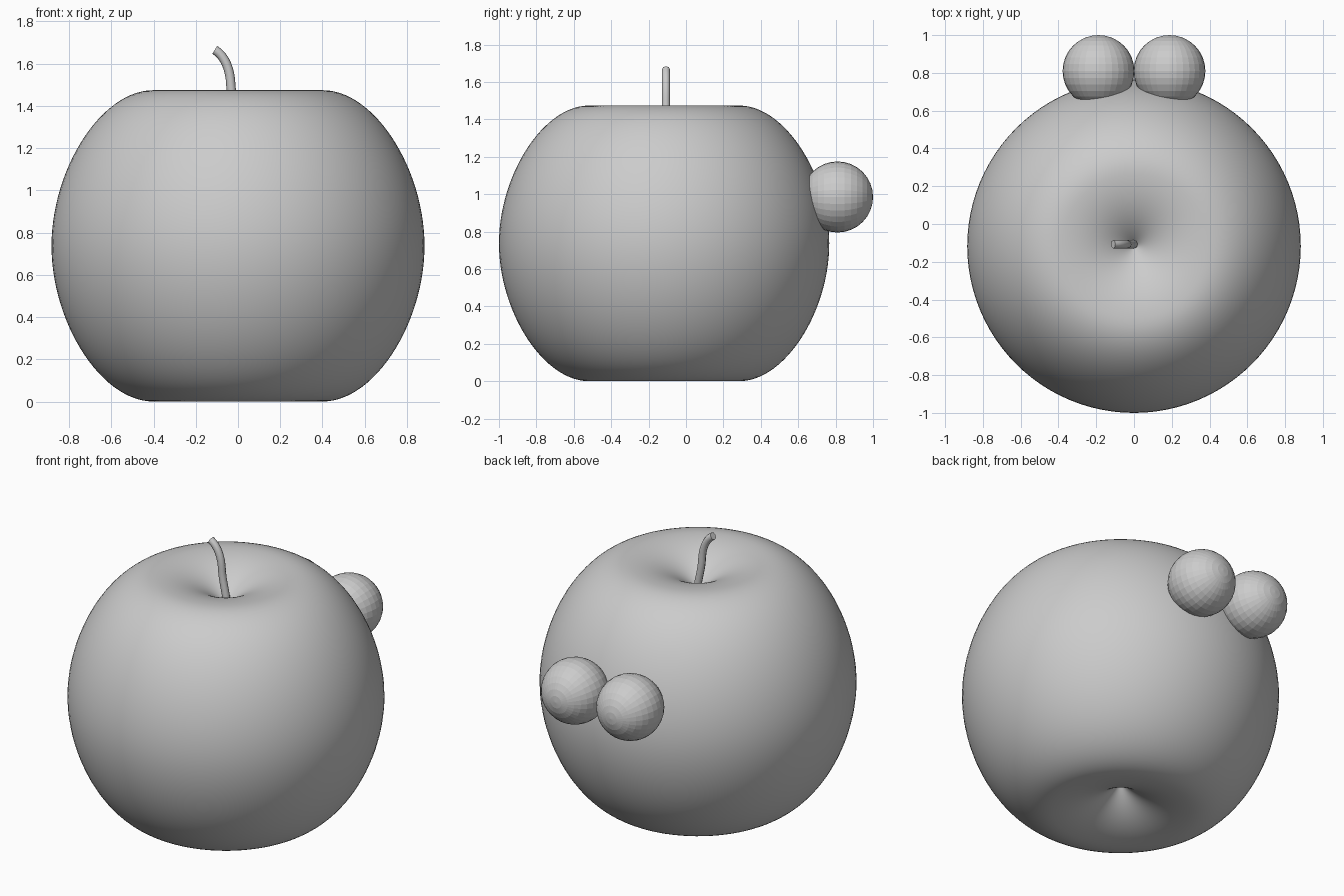
import bpy, bmesh, math
from mathutils import Vector, Matrix
from mathutils.geometry import interpolate_bezier

cube = bpy.data.objects.get("Cube")
if cube:
    bpy.data.objects.remove(cube)

AXIS_Y = -0.117
MID = 0.737

grey = bpy.data.materials.new("plain_grey")
grey.use_nodes = True
grey.diffuse_color = (0.6, 0.6, 0.6, 1)
grey.node_tree.nodes["Principled BSDF"].inputs["Base Color"].default_value = (0.6, 0.6, 0.6, 1)


def add_object(name, bm, location, smooth):
    mesh = bpy.data.meshes.new(name)
    for face in bm.faces:
        face.smooth = smooth
    bm.to_mesh(mesh)
    bm.free()
    mesh.materials.append(grey)
    obj = bpy.data.objects.new(name, mesh)
    obj.location = location
    bpy.context.collection.objects.link(obj)
    return obj


def bezier(points, count):
    return interpolate_bezier(*[Vector((r, 0, z)) for r, z in points], count)


# Fruit body: half profile from equator to the dimple, mirrored and revolved
side = bezier([(0.883, 0), (0.883, 0.36), (0.65, MID), (0.40, MID)], 28)
dimple = bezier([(0.40, MID), (0.25, MID), (0.10, 0.673), (0, 0.553)], 24)
upper = side + dimple[1:]
lower = [Vector((p.x, 0, -p.z)) for p in reversed(upper[1:])]
profile = lower + upper

bm = bmesh.new()
verts = [bm.verts.new(p) for p in profile]
edges = [bm.edges.new(pair) for pair in zip(verts, verts[1:])]
bmesh.ops.spin(bm, geom=verts + edges, cent=(0, 0, 0), axis=(0, 0, 1),
               angle=math.tau, steps=96, use_merge=True)
bmesh.ops.remove_doubles(bm, verts=bm.verts, dist=0.0001)
bmesh.ops.recalc_face_normals(bm, faces=bm.faces)
add_object("fruit_body", bm, (0, AXIS_Y, MID), True)

# Stem: bent tube rising from the dimple
curve = bpy.data.curves.new("stem", "CURVE")
curve.dimensions = "3D"
curve.bevel_depth = 0.022
curve.bevel_resolution = 2
curve.resolution_u = 8
curve.use_fill_caps = True
spline = curve.splines.new("BEZIER")
path = [(0, 1.28), (-0.034, 1.50), (-0.11, 1.665)]
spline.bezier_points.add(len(path) - 1)
handles = [(0, 0.07), (-0.003, 0.07), (-0.05, 0.03)]
for point, (x, z), (dx, dz) in zip(spline.bezier_points, path, handles):
    centre, reach = Vector((x, 0, z)), Vector((dx, 0, dz))
    point.handle_left_type = point.handle_right_type = "FREE"
    point.co = centre
    point.handle_left = centre - reach
    point.handle_right = centre + reach
curve.materials.append(grey)
stem = bpy.data.objects.new("stem", curve)
stem.location = (0, AXIS_Y + 0.01, 0)
bpy.context.collection.objects.link(stem)

# Pair of faceted balls on the back, poles facing backwards
for name, sign in (("left_ball", 1), ("right_ball", -1)):
    bm = bmesh.new()
    bmesh.ops.create_uvsphere(bm, u_segments=32, v_segments=16, radius=0.19,
                              matrix=Matrix.Rotation(math.pi / 2, 4, "X"))
    add_object(name, bm, (sign * 0.188, 0.81, 0.985), False)
